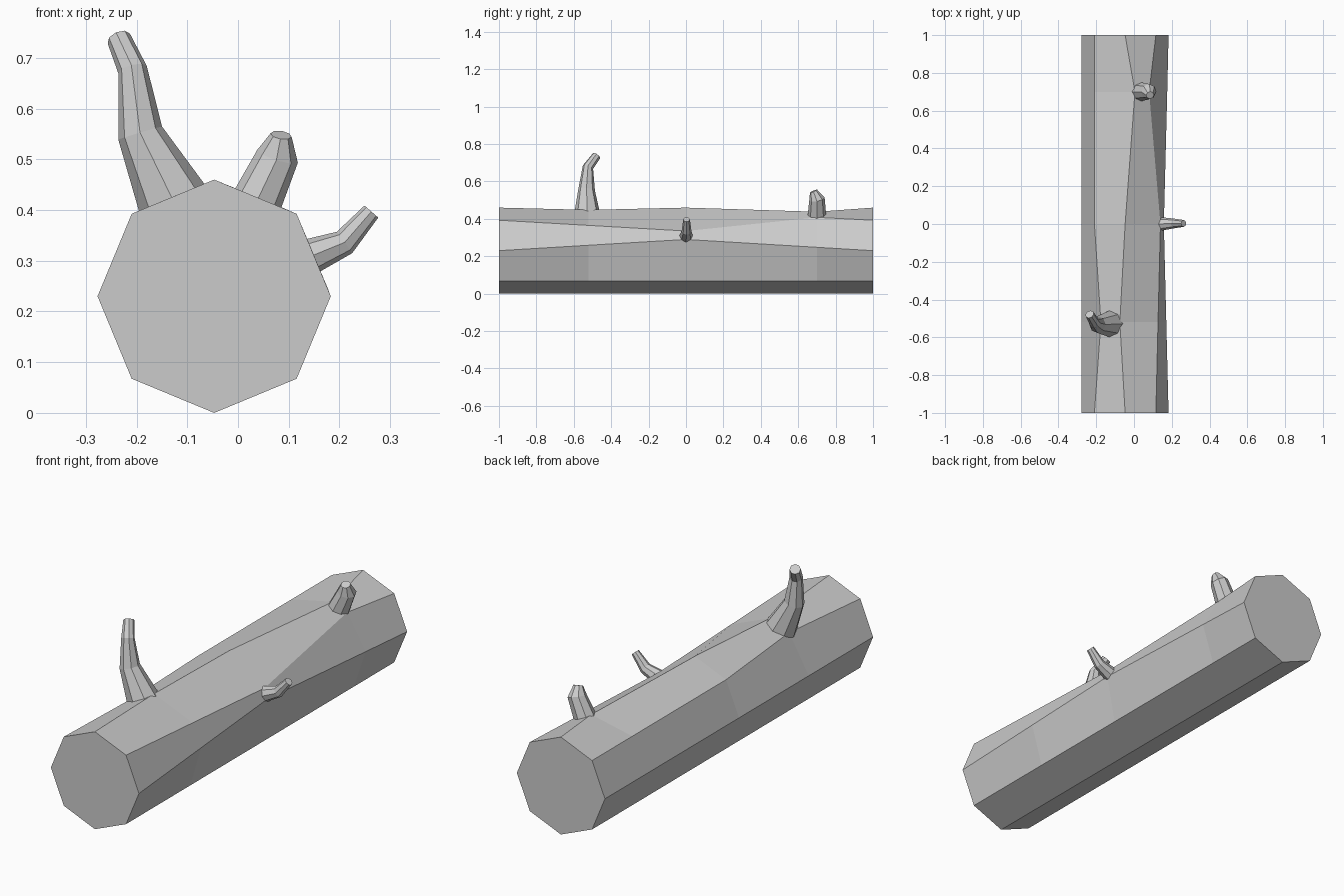
import bpy, bmesh, math
from mathutils import Vector

if "Cube" in bpy.data.objects:
    bpy.data.objects.remove(bpy.data.objects["Cube"])

N = 8


def loft(name, rings):
    """Skin a list of equal-sized rings into a capped solid."""
    bm = bmesh.new()
    vs = [[bm.verts.new(p) for p in r] for r in rings]
    for a, b in zip(vs, vs[1:]):
        for i in range(N):
            j = (i + 1) % N
            bm.faces.new((a[i], a[j], b[j], b[i]))
    bm.faces.new(vs[0])
    bm.faces.new(vs[-1])
    bmesh.ops.recalc_face_normals(bm, faces=bm.faces)
    me = bpy.data.meshes.new(name)
    bm.to_mesh(me)
    bm.free()
    ob = bpy.data.objects.new(name, me)
    bpy.context.collection.objects.link(ob)
    return ob


def log_ring(y, moved):
    """Octagonal log section, with some corners pulled towards a branch."""
    pts = []
    for k in range(N):
        a = k * math.tau / N
        x, z = moved.get(k, (-0.047 + 0.23 * math.cos(a), 0.23 + 0.23 * math.sin(a)))
        pts.append((x, y, z))
    return pts


def branch(name, normal, path):
    """Tapered bent tube; path holds (x, y, z, radius), base faces along normal."""
    c = [Vector(p[:3]) for p in path]
    n = Vector(normal).normalized()
    rings = []
    for i, p in enumerate(path):
        if i == 0:
            t, centre = n, c[0] - n * 0.012
        else:
            t = (c[i] - c[i - 1]).normalized()
            centre = c[i]
            if i < len(c) - 1:
                t = (t + (c[i + 1] - c[i]).normalized()).normalized()
        u = Vector((0, 1, 0))
        u = (u - t * u.dot(t)).normalized()
        w = t.cross(u)
        rings.append([centre + (u * math.cos(k * math.tau / N) + w * math.sin(k * math.tau / N)) * p[3]
                      for k in range(N)])
    return loft(name, rings)


# Log trunk, pinched where the branches grow
loft("log", [
    log_ring(-1, {}),
    log_ring(-0.52, {0: (0.171, 0.259), 1: (0.127, 0.365), 2: (-0.075, 0.448), 3: (-0.175, 0.407)}),
    log_ring(0, {0: (0.158, 0.29), 1: (0.14, 0.335)}),
    log_ring(0.7, {0: (0.176, 0.248), 1: (0.08, 0.408), 2: (0.005, 0.438)}),
    log_ring(1, {}),
])

# Branches
branch("tall_branch", (-0.38, 0, 0.92), [
    (-0.13, -0.528, 0.425, 0.072), (-0.193, -0.532, 0.552, 0.045),
    (-0.208, -0.524, 0.677, 0.029), (-0.235, -0.478, 0.738, 0.024)])
branch("short_branch", (0.38, 0, 0.92), [
    (0.04, 0.70, 0.425, 0.05), (0.078, 0.70, 0.506, 0.042), (0.085, 0.682, 0.548, 0.021)])
branch("side_branch", (0.92, 0, 0.38), [
    (0.151, 0.0, 0.312, 0.036), (0.21, 0.003, 0.336, 0.026), (0.263, 0.003, 0.397, 0.018)])
